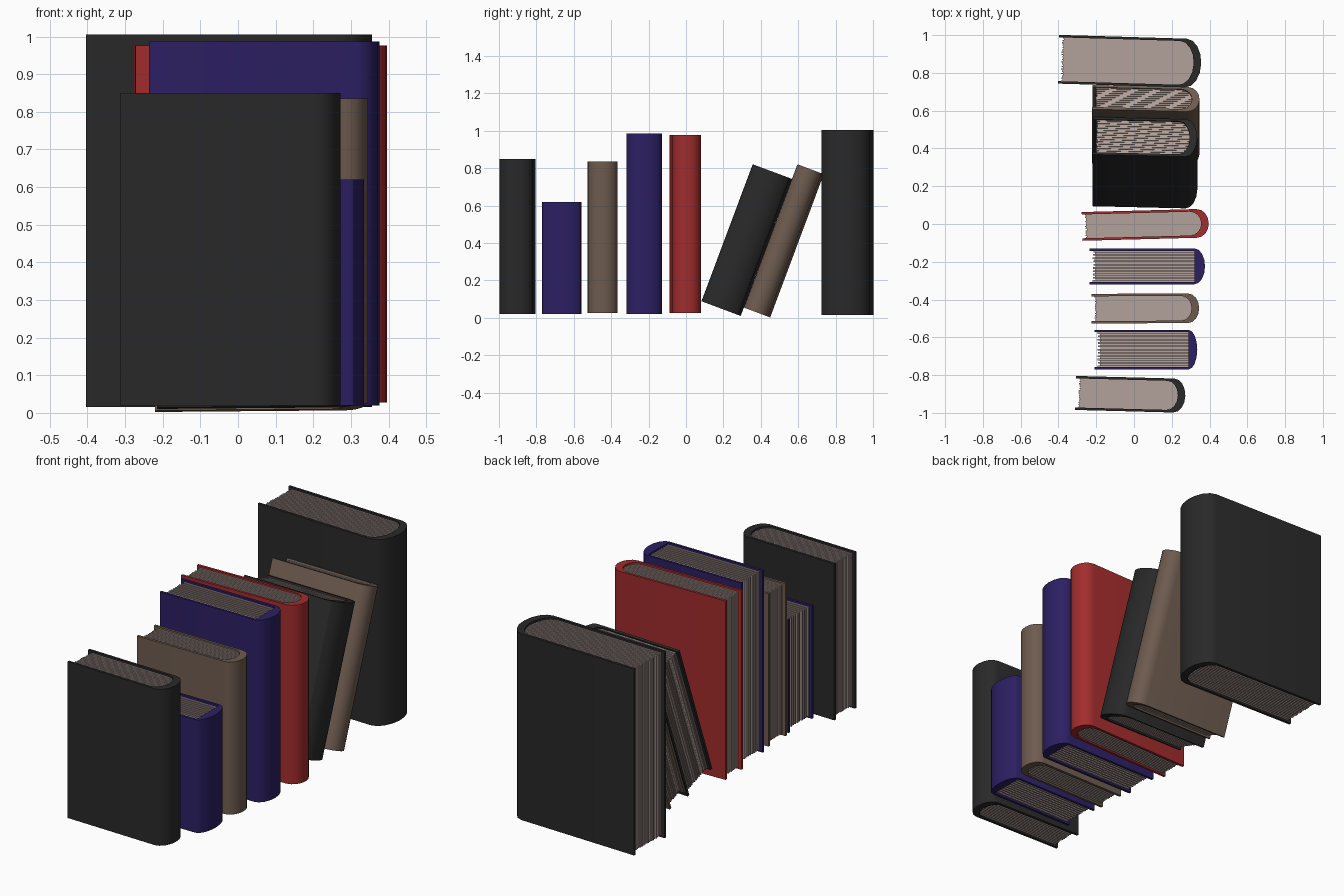
import bpy, bmesh, math, random
from mathutils import Matrix

if "Cube" in bpy.data.objects:
    bpy.data.objects.remove(bpy.data.objects["Cube"])

random.seed(4)


def material(name, rgb):
    m = bpy.data.materials.new(name)
    m.diffuse_color = (*rgb, 1)
    m.use_nodes = True
    m.node_tree.nodes["Principled BSDF"].inputs["Base Color"].default_value = m.diffuse_color
    return m


BLACK = material("black_cloth", (0.022, 0.022, 0.022))
BLUE = material("blue_cloth", (0.025, 0.014, 0.125))
BROWN = material("brown_cloth", (0.155, 0.105, 0.078))
RED = material("red_cloth", (0.36, 0.025, 0.025))
PAPER = material("paper", (0.45, 0.355, 0.325))

BOARD = 0.013   # cover board thickness


def prism(bm, pts, z0, z1):
    """Closed solid from a counter-clockwise outline in the ground plane."""
    lo = [bm.verts.new((x, y, z0)) for x, y in pts]
    hi = [bm.verts.new((x, y, z1)) for x, y in pts]
    bm.faces.new(lo[::-1])
    bm.faces.new(hi)
    for i in range(len(pts)):
        j = (i + 1) % len(pts)
        bm.faces.new((lo[i], lo[j], hi[j], hi[i]))


def finish(bm, name, mat, matrix, smooth=False):
    bmesh.ops.recalc_face_normals(bm, faces=bm.faces)
    me = bpy.data.meshes.new(name)
    bm.to_mesh(me)
    bm.free()
    me.materials.append(mat)
    ob = bpy.data.objects.new(name, me)
    bpy.context.collection.objects.link(ob)
    ob.matrix_world = matrix
    if smooth:
        bpy.ops.object.select_all(action='DESELECT')
        ob.select_set(True)
        bpy.context.view_layer.objects.active = ob
        bpy.ops.object.shade_smooth_by_angle(angle=math.radians(30))
    return ob


def arc(x0, depth, half, n=8):
    """Half ellipse bulging towards +x, from -half to +half in y."""
    return [(x0 + depth * math.cos(t), half * math.sin(t))
            for t in (math.pi * (i / n - 0.5) for i in range(n + 1))]


def book(name, mat, x0, xs, x1, y, z, thick, height, yaw=0, lean=0, flat=False):
    """Fore edge at x0, spine hinge at xs, spine tip at x1."""
    xc = (x0 + x1) / 2
    m = (Matrix.Translation((xc, y, z)) @ Matrix.Rotation(math.radians(-lean), 4, 'X')
         @ Matrix.Rotation(math.radians(yaw), 4, 'Z'))
    a, s, e = x0 - xc, xs - xc, x1 - xc
    h, hi = thick / 2, thick / 2 - BOARD

    # cover: two boards joined by a rounded spine
    if flat:
        hollow = [(s, hi), (s, -hi)]
        si, di = s, 0
    else:
        si, di = s - 0.035, e - s - 0.005
        hollow = arc(si, di, hi)[::-1]
    outline = [(a, -h)] + arc(s, e - s, h) + [(a, h), (a, hi)] + hollow + [(a, -hi)]
    bm = bmesh.new()
    prism(bm, outline, 0, height)
    finish(bm, name + "_cover", mat, m, True)

    # pages: thin sheets with alternating, slightly uneven edges
    bm = bmesh.new()
    n = 2 * round(hi * 2 / (0.019 if flat else 0.013)) + 1
    for i in range(n):
        ya, yb = (-hi + 2 * hi * k / n for k in (i, i + 1))
        ra, rb = (si + di * math.sqrt(max(0, 1 - (v / hi) ** 2)) for v in (ya, yb))
        back = (0.012 if flat else 0.005) * (i % 2)
        fore = a + 0.016 + back + random.uniform(0, 0.005)
        inset = 0.01 + back
        prism(bm, [(fore, ya), (ra, ya), (rb, yb), (fore, yb)], inset, height - inset)
    finish(bm, name + "_pages", PAPER, m)


# row of books, front to back
book("front_black_book", BLACK, -0.31, 0.21, 0.272, -0.902, 0.02, 0.18, 0.83, yaw=-1.5)
book("short_blue_book", BLUE, -0.21, 0.288, 0.335, -0.665, 0.02, 0.21, 0.60, flat=True)
book("brown_book", BROWN, -0.225, 0.285, 0.345, -0.447, 0.025, 0.157, 0.81, yaw=0.3)
book("tall_blue_book", BLUE, -0.236, 0.32, 0.376, -0.224, 0.02, 0.19, 0.967, flat=True)
book("red_book", RED, -0.275, 0.332, 0.396, -0.004, 0.027, 0.152, 0.95, yaw=1.5)
book("leaning_black_book", BLACK, -0.218, 0.275, 0.335, 0.187, 0.05, 0.212, 0.782, yaw=-1.4, lean=20.5)
book("leaning_brown_book", BROWN, -0.222, 0.285, 0.347, 0.379, 0.029, 0.138, 0.818, yaw=-1.4, lean=20.5)
book("back_black_book", BLACK, -0.4, 0.275, 0.356, 0.861, 0.016, 0.258, 0.989, yaw=-1.7)
